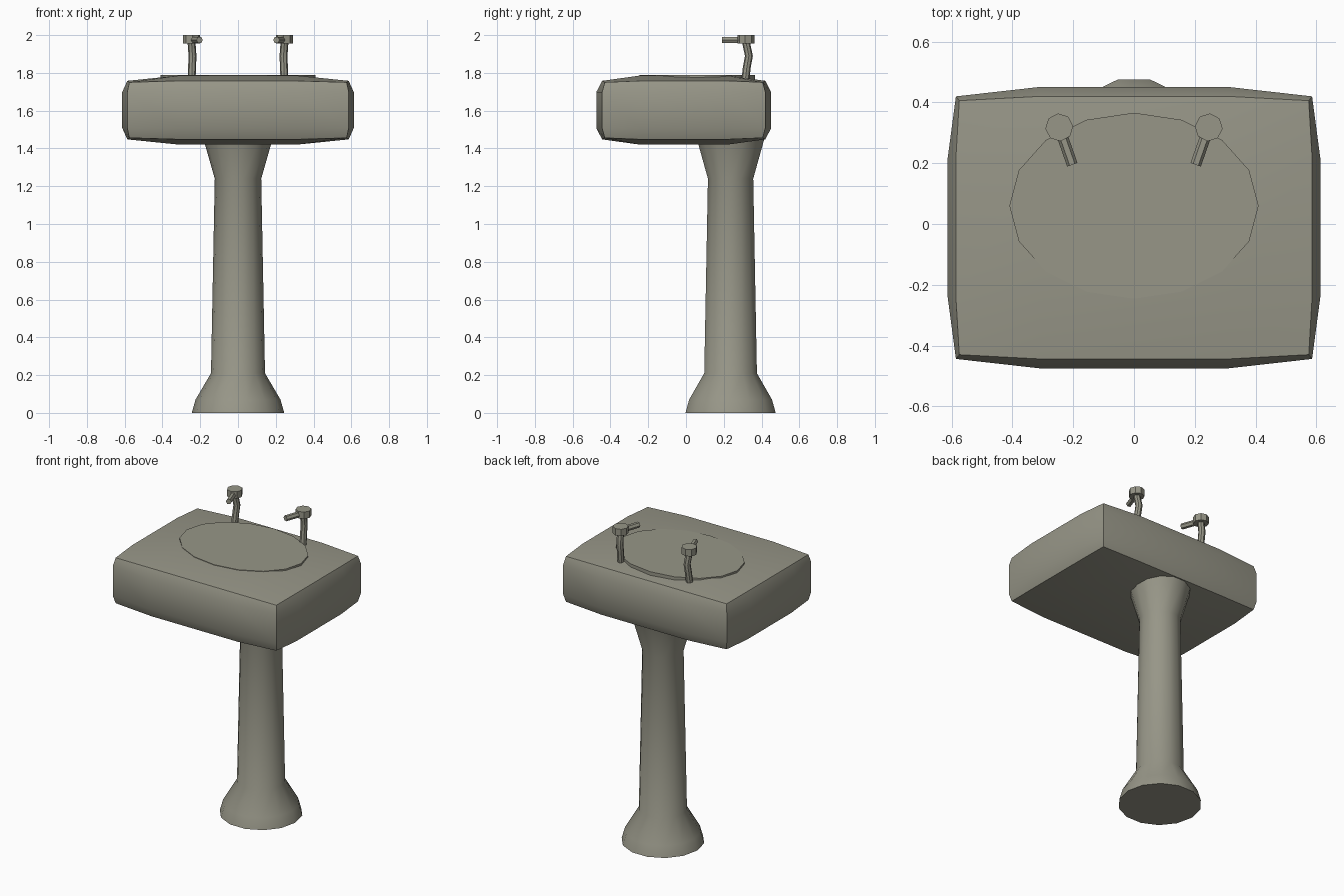
import bpy, bmesh, math
from mathutils import Vector

if "Cube" in bpy.data.objects:
    bpy.data.objects.remove(bpy.data.objects["Cube"])

mat = bpy.data.materials.new("warm grey ceramic")
mat.diffuse_color = (0.31, 0.305, 0.245, 1)
mat.use_nodes = True
mat.node_tree.nodes["Principled BSDF"].inputs["Base Color"].default_value = mat.diffuse_color


def finish(name, bm, angle=40):
    bmesh.ops.recalc_face_normals(bm, faces=bm.faces[:])
    me = bpy.data.meshes.new(name)
    bm.to_mesh(me)
    bm.free()
    me.materials.append(mat)
    me.shade_smooth()
    me.set_sharp_from_angle(angle=math.radians(angle))
    ob = bpy.data.objects.new(name, me)
    bpy.context.collection.objects.link(ob)
    return ob


def loft(name, rings, angle=40):
    """Skin a list of point rings and cap both ends."""
    bm = bmesh.new()
    vs = [[bm.verts.new(p) for p in r] for r in rings]
    n = len(vs[0])
    for a, b in zip(vs, vs[1:]):
        for i in range(n):
            j = (i + 1) % n
            bm.faces.new((a[i], a[j], b[j], b[i]))
    bm.faces.new(vs[0][::-1])
    bm.faces.new(vs[-1])
    return finish(name, bm, angle)


def ring(cx, cy, z, rx, ry, n, turn=0):
    return [(cx + rx * math.cos(turn + math.tau * i / n),
             cy + ry * math.sin(turn + math.tau * i / n), z) for i in range(n)]


# pedestal: 14-sided turned profile (radius, height)
profile = [(0.245, 0), (0.225, 0.07), (0.143, 0.21), (0.123, 1.24), (0.183, 1.45)]
loft("pedestal", [ring(0, 0.236, z, r, r, 14) for r, z in profile])

# basin: box with every face gently bulged
bm = bmesh.new()
bmesh.ops.create_cube(bm, size=2)
bmesh.ops.subdivide_edges(bm, edges=bm.edges[:], cuts=2, use_grid_fill=True)
centre = (0, -0.012, 1.603)
# per axis: inner line, then outer position on face middle, edge and corner
levels = [(0.31, 0.613, 0.586, 0.575),
          (0.23, 0.463, 0.432, 0.418),
          (0.095, 0.183, 0.155, 0.147)]
for v in bm.verts:
    outer = [abs(c) > 0.9 for c in v.co]
    count = sum(outer)
    v.co = Vector([centre[k] + math.copysign(levels[k][count if outer[k] else 0], v.co[k])
                   for k in range(3)])
finish("basin", bm)

# bowl cover: thin flat 16-sided oval on the basin top
loft("bowl_rim", [ring(0, 0.06, z, 0.41, 0.306, 16) for z in (1.75, 1.789)])

# taps: bent stem, octagonal head and lever
for s, side in ((-1, "left"), (1, "right")):
    path = [(0.246, 0.314, 1.76), (0.243, 0.322, 1.83), (0.241, 0.333, 1.89), (0.246, 0.318, 1.96)]
    loft(side + "_tap_stem", [ring(s * x, y, z, 0.021, 0.021, 8) for x, y, z in path])
    loft(side + "_tap_head", [ring(s * 0.246, 0.318, z, 0.046, 0.046, 8, s * -0.1)
                              for z in (1.956, 2.0)], 30)
    start, end = Vector((s * 0.246, 0.318, 1.974)), Vector((s * 0.203, 0.195, 1.974))
    across = (end - start).normalized().cross(Vector((0, 0, 1)))
    rings = [[c + across * 0.018 * math.cos(math.tau * i / 6)
              + Vector((0, 0, 0.018 * math.sin(math.tau * i / 6))) for i in range(6)]
             for c in (start, end)]
    loft(side + "_tap_lever", rings, 30)
